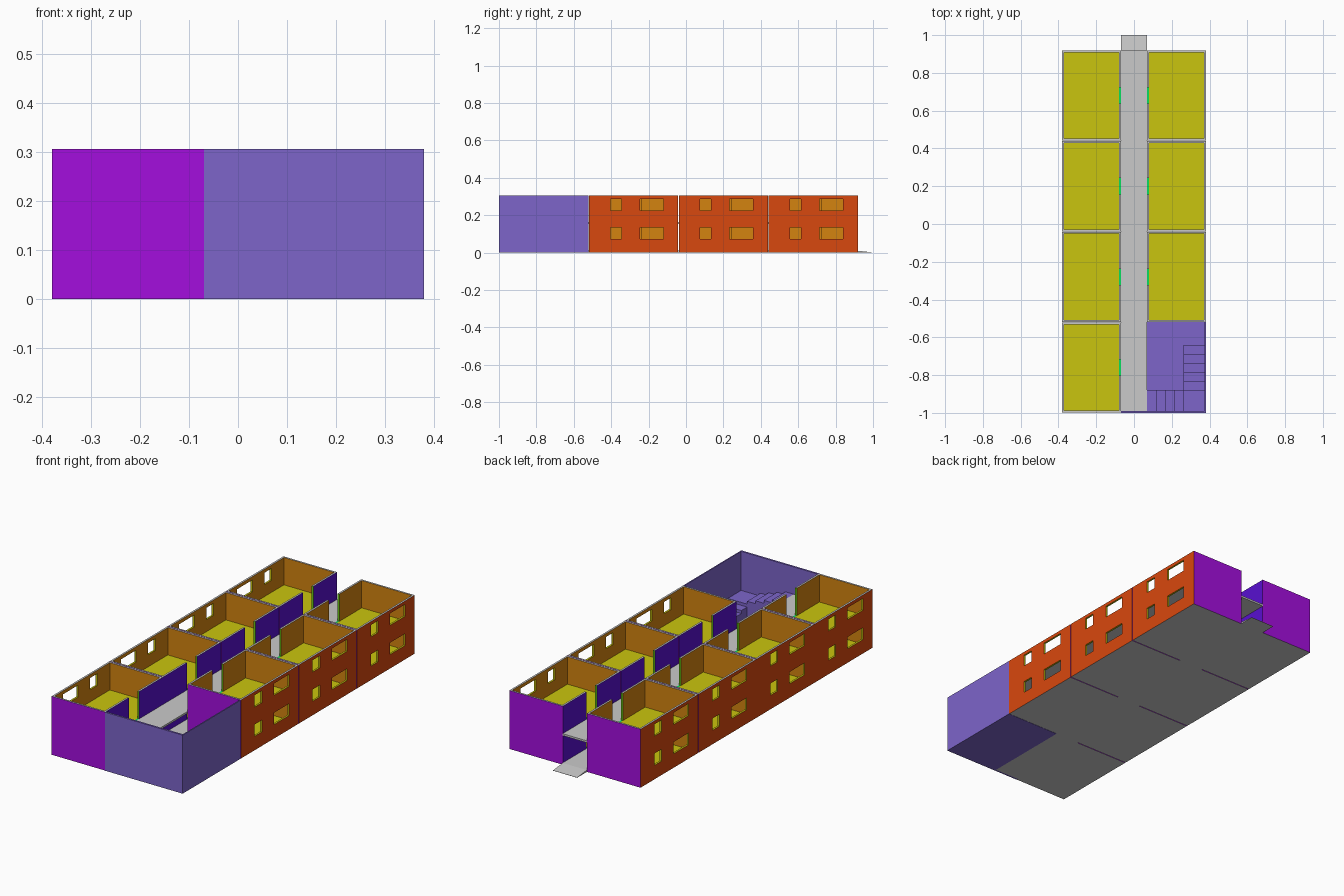
import bpy, bmesh, math
from mathutils import Vector

if "Cube" in bpy.data.objects:
    bpy.data.objects.remove(bpy.data.objects["Cube"])

# Flat colours, given as display values and converted to linear
PALETTE = {
    "concrete_grey": (202, 202, 202),
    "floor_yellow": (202, 197, 14),
    "facade_orange": (217, 72, 14),
    "interior_ochre": (212, 132, 16),
    "end_wall_magenta": (164, 14, 222),
    "corridor_indigo": (88, 16, 208),
    "threshold_green": (10, 220, 95),
    "door_jamb_lime": (105, 200, 20),
    "stairwell_lavender": (125, 101, 202),
}
SLOT = {name: i for i, name in enumerate(PALETTE)}


def linear(c):
    c /= 255
    return c / 12.92 if c <= 0.04045 else ((c + 0.055) / 1.055) ** 2.4


MATERIALS = []
for name, rgb in PALETTE.items():
    mat = bpy.data.materials.new(name)
    mat.use_nodes = True
    colour = (*[linear(c) for c in rgb], 1)
    mat.diffuse_color = colour
    bsdf = mat.node_tree.nodes["Principled BSDF"]
    bsdf.inputs["Base Color"].default_value = colour
    bsdf.inputs["Roughness"].default_value = 0.8
    MATERIALS.append(mat)

# Main dimensions
STOREY = 0.153
PITCH = 0.48              # spacing of rooms along the corridor
ROOM = 0.477              # room length, leaving a fine seam
HALF = ROOM / 2
INNER, OUTER = 0.07, 0.38
WALL, SLAB = 0.01, 0.01
FRONT, BACK = -1.0, 0.92


def finish(bm, name):
    bmesh.ops.recalc_face_normals(bm, faces=bm.faces)
    mesh = bpy.data.meshes.new(name)
    bm.to_mesh(mesh)
    bm.free()
    for mat in MATERIALS:
        mesh.materials.append(mat)
    return mesh


def place(name, mesh, location=(0, 0, 0), turn=0):
    obj = bpy.data.objects.new(name, mesh)
    obj.location = location
    obj.rotation_euler.z = turn
    bpy.context.collection.objects.link(obj)
    return obj


def box_mesh(name, low, high, colour, top=None):
    bm = bmesh.new()
    bmesh.ops.create_cube(bm, size=1)
    for v in bm.verts:
        v.co = [l + (c + 0.5) * (h - l) for c, l, h in zip(v.co, low, high)]
    bm.normal_update()
    for f in bm.faces:
        f.material_index = SLOT[top if top and f.normal.z > 0.5 else colour]
    return finish(bm, name)


def wall_mesh(name, origin, along, out, u_cuts, v_cuts, holes, colours):
    """Grid wall with open cells, thickened inward and coloured by face direction."""
    outer, inner, reveal, sill = colours
    origin, along, out = Vector(origin), Vector(along), Vector(out)
    bm = bmesh.new()
    verts = [[bm.verts.new(origin + along * u + Vector((0, 0, v))) for v in v_cuts]
             for u in u_cuts]
    for i in range(len(u_cuts) - 1):
        for j in range(len(v_cuts) - 1):
            if (i, j) not in holes:
                bm.faces.new((verts[i][j], verts[i + 1][j],
                              verts[i + 1][j + 1], verts[i][j + 1]))
    loose = [v for v in bm.verts if not v.link_faces]
    bmesh.ops.delete(bm, geom=loose, context="VERTS")
    front = list(bm.faces)
    grown = bmesh.ops.extrude_face_region(bm, geom=front, use_keep_orig=True)["geom"]
    moved = [g for g in grown if isinstance(g, bmesh.types.BMVert)]
    bmesh.ops.translate(bm, verts=moved, vec=-out * WALL)
    bmesh.ops.recalc_face_normals(bm, faces=bm.faces)
    for f in bm.faces:
        c = f.calc_center_median()
        u = (c - origin).dot(along)
        facing = f.normal.dot(out)
        if abs(facing) > 0.5:
            colour = outer if facing > 0 else inner
        elif min(abs(c.z), abs(c.z - STOREY)) < 1e-4:
            colour = "concrete_grey"
        elif min(abs(u - u_cuts[0]), abs(u - u_cuts[-1])) < 1e-4:
            colour = "end_wall_magenta"
        else:
            colour = sill if f.normal.z > 0.5 else reveal
        f.material_index = SLOT[colour]
    return finish(bm, name)


# Parts of one room, shared by every copy
room_parts = {
    "room_floor": box_mesh("room_floor", (INNER + WALL, -HALF + WALL, 0),
                           (OUTER - WALL, HALF - WALL, SLAB),
                           "concrete_grey", "floor_yellow"),
    "window_wall": wall_mesh(
        "window_wall", (OUTER, 0, 0), (0, 1, 0), (1, 0, 0),
        [-HALF, -0.125, -0.066, 0.033, 0.159, HALF], [0, 0.073, 0.135, STOREY],
        {(1, 1), (3, 1)},
        ("facade_orange", "interior_ochre", "floor_yellow", "floor_yellow")),
    "corridor_wall": wall_mesh(
        "corridor_wall", (INNER, 0, 0), (0, 1, 0), (-1, 0, 0),
        [-HALF, -0.043, 0.043, HALF], [0, SLAB, STOREY], {(1, 1)},
        ("corridor_indigo", "interior_ochre", "door_jamb_lime", "threshold_green")),
}
for label, side in (("front", -1), ("back", 1)):
    room_parts[label + "_end_wall"] = wall_mesh(
        label + "_end_wall", (0, side * HALF, 0), (1, 0, 0), (0, side, 0),
        [INNER + WALL, OUTER - WALL], [0, STOREY], set(),
        ("end_wall_magenta", "interior_ochre", "interior_ochre", "interior_ochre"))

# Rooms on both storeys; the right row is turned half round, the left leaves a stairwell
for level, storey in enumerate(("lower", "upper")):
    for row, turn, first in (("right", math.pi, 0), ("left", 0, 1)):
        for k in range(first, 4):
            centre = (0, FRONT + PITCH * (k + 0.5), level * STOREY)
            for part, mesh in room_parts.items():
                place(f"{storey}_{row}_{part}_{k + 1}", mesh, centre, turn)

    # Corridor deck
    z = level * STOREY
    place(storey + "_corridor_floor",
          box_mesh("corridor_floor", (-INNER, FRONT + WALL, z),
                   (INNER, BACK, z + SLAB), "concrete_grey"))

# Entrance ramp, a box with its far top edge lowered
ramp = box_mesh("entrance_ramp", (-INNER, BACK, 0), (INNER, 1, SLAB), "concrete_grey")
for v in ramp.vertices:
    if v.co.y > 0.99 and v.co.z > 0.005:
        v.co.z = 0.001
place("entrance_ramp", ramp)


def lavender(name, low, high):
    place(name, box_mesh(name, low, high, "stairwell_lavender"))


# Stairwell shell
WELL_BACK = FRONT + PITCH
THIN = 0.006
lavender("stairwell_floor", (INNER, FRONT + WALL, 0), (OUTER - THIN, WELL_BACK, SLAB))
lavender("stairwell_front_wall", (-INNER, FRONT, 0), (OUTER, FRONT + WALL, 2 * STOREY))
lavender("stairwell_side_wall", (OUTER - THIN, FRONT + WALL, 0),
         (OUTER, WELL_BACK, 2 * STOREY))

# L-shaped stair: side flight, corner landing, front flight
RISE = STOREY / 10
TREAD = 0.048
CORNER_X, CORNER_Y = 0.262, -0.88
EDGE_X, EDGE_Y = OUTER - THIN, FRONT + WALL
for i in range(5):
    y = CORNER_Y + TREAD * (4 - i)
    lavender(f"side_step_{i + 1}", (CORNER_X, y, SLAB),
             (EDGE_X, y + TREAD, SLAB + RISE * (i + 1)))
lavender("stair_landing", (CORNER_X, EDGE_Y, SLAB),
         (EDGE_X, CORNER_Y, SLAB + RISE * 6))
for i in range(4):
    x = CORNER_X - TREAD * (i + 1)
    lavender(f"front_step_{i + 1}", (x, EDGE_Y, SLAB),
             (x + TREAD, CORNER_Y, SLAB + RISE * (i + 7)))
